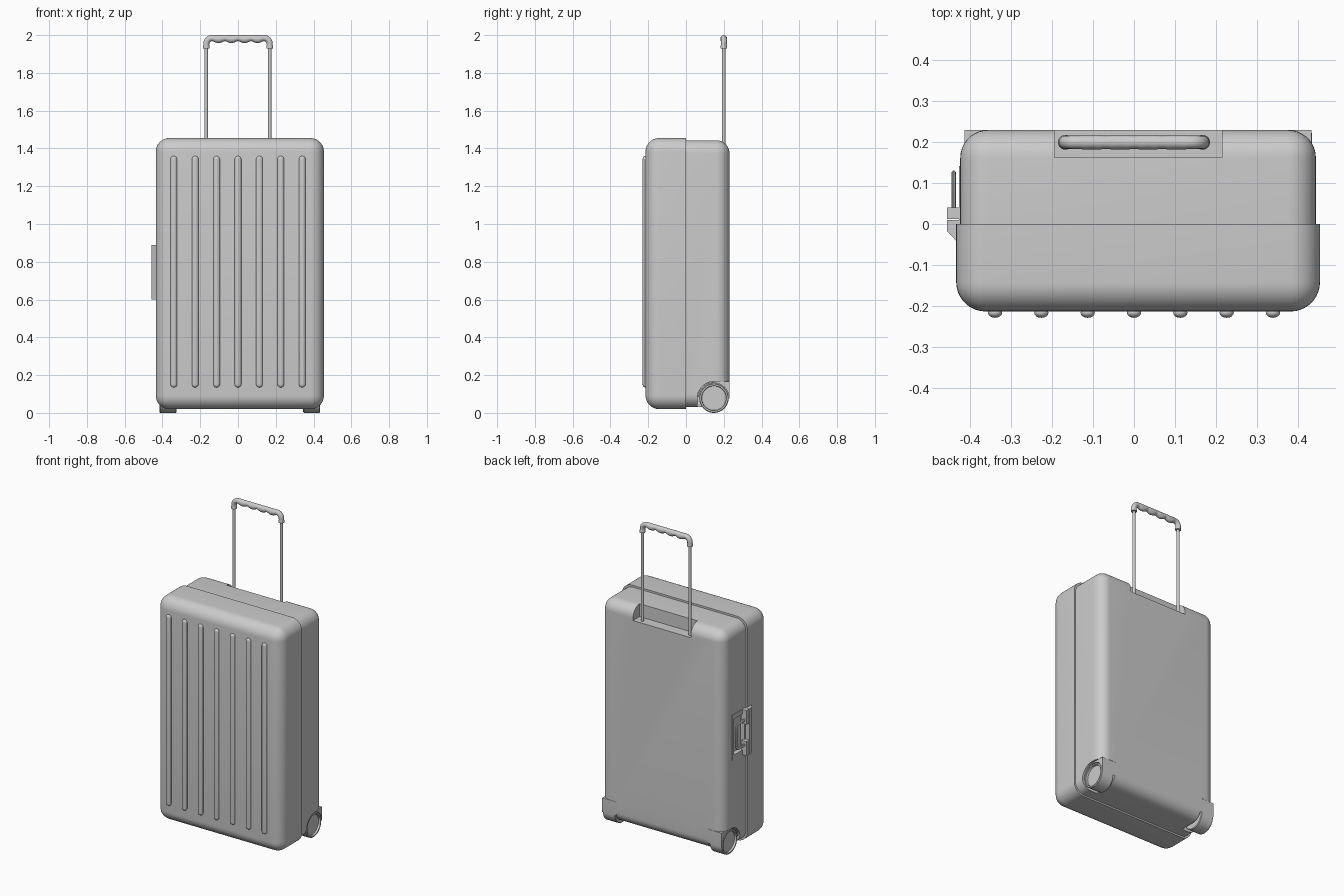
import bpy, bmesh
from math import sin, cos, pi, radians
from mathutils import Vector

if "Cube" in bpy.data.objects:
    bpy.data.objects.remove(bpy.data.objects["Cube"])

CX = 0.01                      # middle of the case
WY, WZ = 0.148, 0.078          # wheel axle


def finish(name, bm):
    bmesh.ops.recalc_face_normals(bm, faces=bm.faces)
    me = bpy.data.meshes.new(name)
    bm.to_mesh(me)
    bm.free()
    ob = bpy.data.objects.new(name, me)
    bpy.context.collection.objects.link(ob)
    return ob


def smooth(ob):
    bpy.ops.object.select_all(action='DESELECT')
    ob.select_set(True)
    bpy.context.view_layer.objects.active = ob
    bpy.ops.object.shade_smooth_by_angle(angle=radians(30))
    return ob


def prism(name, pts, axis, lo, hi):
    """Extrude a polygon: axis 'x' takes (y, z) points, axis 'z' takes (x, y)."""
    bm = bmesh.new()
    rings = []
    for c in (lo, hi):
        rings.append([bm.verts.new((c, *p) if axis == 'x' else (*p, c)) for p in pts])
    n = len(pts)
    for i in range(n):
        j = (i + 1) % n
        bm.faces.new((rings[0][i], rings[0][j], rings[1][j], rings[1][i]))
    bm.faces.new(rings[0])
    bm.faces.new(rings[1])
    return finish(name, bm)


def box(name, x0, x1, y0, y1, z0, z1):
    return prism(name, [(x0, y0), (x1, y0), (x1, y1), (x0, y1)], 'z', z0, z1)


def loft(name, pts, axis, radii, sides=16):
    """Elliptical tube along planar points; radii = (along axis, across)."""
    bm = bmesh.new()
    pts, a, rings = [Vector(p) for p in pts], Vector(axis), []
    for i, p in enumerate(pts):
        t = pts[min(i + 1, len(pts) - 1)] - pts[max(i - 1, 0)]
        b = t.cross(a).normalized()
        ra, rb = radii[i]
        rings.append([bm.verts.new(p + a * ra * cos(2 * pi * k / sides) + b * rb * sin(2 * pi * k / sides))
                      for k in range(sides)])
    for r, s in zip(rings, rings[1:]):
        for k in range(sides):
            m = (k + 1) % sides
            bm.faces.new((r[k], r[m], s[m], s[k]))
    bm.faces.new(rings[0])
    bm.faces.new(rings[-1])
    return smooth(finish(name, bm))


def shell(name, half, y_far, z0, z1, r):
    """Half case, rounded everywhere except at the seam y = 0."""
    ob = box(name, CX - half, CX + half, min(0, y_far), max(0, y_far), z0, z1)
    bm = bmesh.new()
    bm.from_mesh(ob.data)
    edges = [e for e in bm.edges if any(abs(v.co.y) > 1e-5 for v in e.verts)]
    bmesh.ops.bevel(bm, geom=edges, offset=r, segments=9, profile=0.5, affect='EDGES')
    bm.to_mesh(ob.data)
    bm.free()
    return ob


def cut(ob, cutter):
    cutter.hide_render = True
    m = ob.modifiers.new("cut", 'BOOLEAN')
    m.operation, m.solver, m.object = 'DIFFERENCE', 'EXACT', cutter
    bpy.context.view_layer.objects.active = ob
    bpy.ops.object.modifier_apply(modifier=m.name)


def arc(r, a0, a1, n=24):
    return [(WY + r * cos(radians(a0 + (a1 - a0) * i / n)),
             WZ + r * sin(radians(a0 + (a1 - a0) * i / n))) for i in range(n + 1)]


# Case halves
smooth(shell("front_shell", 0.445, -0.214, 0.02, 1.455, 0.072))
back = shell("back_shell", 0.435, 0.23, 0.03, 1.443, 0.068)

# Side handle plate, with one opening through plate and shell
plate = box("side_handle_plate", -0.428, -0.415, 0.004, 0.142, 0.60, 0.89)
cutters = [box("side_pocket_cutter", -0.47, -0.40, 0.02, 0.125, 0.63, 0.86),
           box("handle_pocket_cutter", -0.195, 0.215, 0.163, 0.27, 1.36, 1.5)]
cut(plate, cutters[0])

# Wheel wells
well = arc(0.088, 190, 90) + [(0.26, WZ + 0.088), (0.26, -0.03), (WY - 0.0866, -0.03)]
for s in (-1, 1):
    x = sorted((CX + s * 0.325, CX + s * 0.5))
    cutters.append(prism("wheel_well_cutter", well, 'x', *x))
for c in cutters:
    cut(back, c)
smooth(back)
for c in cutters:
    bpy.data.objects.remove(c)

# Wheels and their housings
tread = [(0.335, 0.066), (0.335, 0.074), (0.339, 0.078), (0.421, 0.078), (0.425, 0.074),
         (0.425, 0.066), (0.413, 0.064)]
cover = (arc(0.087, 175, 90) + [(0.23, WZ + 0.087), (0.23, 0.085), (0.229, 0.075)]
         + arc(0.080, 0, 175))
for side, s in (("left", -1), ("right", 1)):
    bm = bmesh.new()
    n, rings = 40, []
    for x, r in tread:
        rings.append([bm.verts.new((CX + s * x, WY + r * cos(2 * pi * k / n), WZ + r * sin(2 * pi * k / n)))
                      for k in range(n)])
    for a, b in zip(rings, rings[1:]):
        for k in range(n):
            bm.faces.new((a[k], a[(k + 1) % n], b[(k + 1) % n], b[k]))
    bm.faces.new(rings[0])
    bm.faces.new(rings[-1])
    smooth(finish(side + "_wheel", bm))
    x = sorted((CX + s * 0.325, CX + s * 0.424))
    smooth(prism(side + "_wheel_housing", cover, 'x', *x))
    # Axle stub joining the wheel to the case
    loft(side + "_axle", [(CX + s * 0.31, WY, WZ), (CX + s * 0.36, WY, WZ)], (0, 1, 0), [(0.02, 0.02)] * 2)

# Seven front ribs with rounded ends
for i in range(7):
    x, pts, rad = (i - 3) * 0.1133, [], []
    for z, sgn in ((0.1525, -1), (1.3425, 1)):
        for k in range(7):
            t = (k if sgn > 0 else 6 - k) / 6 * radians(88)
            pts.append((x, -0.217, z + sgn * 0.0175 * sin(t)))
            rad.append((0.0175 * cos(t), 0.0125 * cos(t)))
    loft("front_rib_%d" % (i + 1), pts, (1, 0, 0), rad)

# Telescopic rods
for side, x in (("left", -0.168), ("right", 0.168)):
    loft(side + "_handle_rod", [(x, 0.2, 1.345), (x, 0.2, 1.95)], (0, 1, 0), [(0.0095, 0.0095)] * 2)

# Grip: flared collars, rounded corners, finger waves below
half = [((-0.168, 1.93), 0.018), ((-0.168, 1.937), 0.018), ((-0.168, 1.948), 0.0155)]
for k in range(9):
    t = pi - k / 8 * pi / 2
    half.append(((-0.138 + 0.03 * cos(t), 1.954 + 0.03 * sin(t)), 0.016))
for k in range(1, 25):
    x = -0.138 + 0.138 * k / 24
    r = 0.016 + 0.0025 * (1 - cos(2 * pi * (x + 0.138) / 0.069))
    half.append(((x, 2.0 - r), r))
full = half + [((-p[0], p[1]), r) for p, r in reversed(half[:-1])]
loft("handle_grip", [(p[0], 0.2, p[1]) for p, r in full], (0, 1, 0),
     [(min(r, 0.018), r) for p, r in full], 20)

# Side handle: latch bar, hinge lugs and swinging loop
prism("side_latch_bar", [(-0.42, 0.01), (-0.457, 0.01), (-0.457, -0.018), (-0.434, -0.042), (-0.42, -0.042)],
      'z', 0.60, 0.89)
for n, z0, z1 in (("lower", 0.60, 0.69), ("upper", 0.80, 0.89)):
    box(n + "_hinge_lug", -0.457, -0.42, 0.012, 0.04, z0, z1)
loop = [(0.02, 0.665), (0.095, 0.665), (0.108, 0.67), (0.117, 0.678), (0.122, 0.692)]
loop += [(y, 1.49 - z) for y, z in reversed(loop)]
loft("side_handle_loop", [(-0.441, y, z) for y, z in loop], (1, 0, 0), [(0.006, 0.009)] * len(loop), 12)
